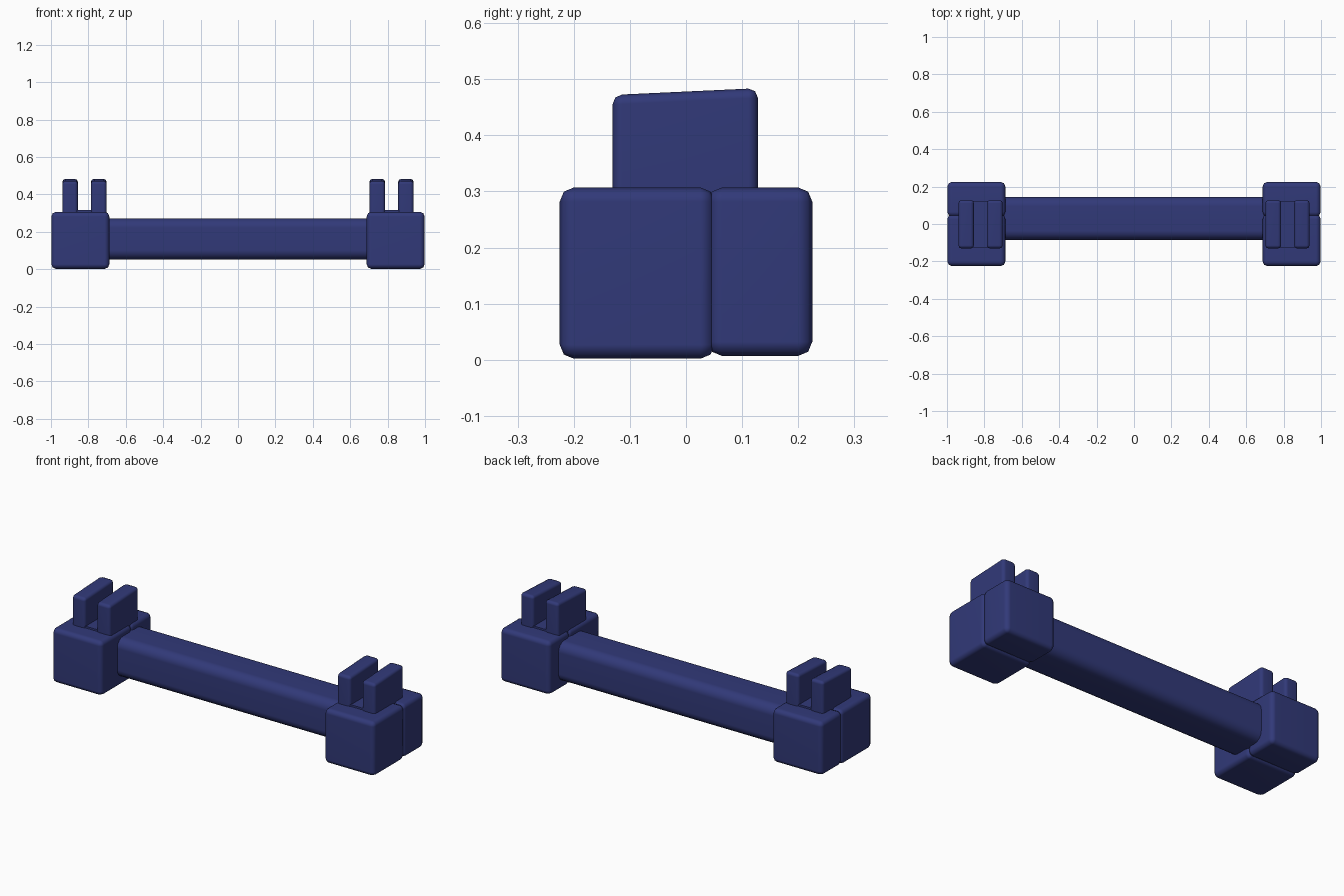
import bpy, bmesh, math

if "Cube" in bpy.data.objects:
    bpy.data.objects.remove(bpy.data.objects["Cube"])

navy = bpy.data.materials.new("navy blue")
navy.diffuse_color = (0.031, 0.041, 0.19, 1)
navy.use_nodes = True
navy.node_tree.nodes["Principled BSDF"].inputs["Base Color"].default_value = navy.diffuse_color


def rounded_box(name, x, y, z, bevel, segments=2, axis=None, tilt=0.0):
    """Box from (min, max) ranges; axis limits the bevel to edges along it,
    tilt raises the top towards the back."""
    bm = bmesh.new()
    bmesh.ops.create_cube(bm, size=1)
    for v in bm.verts:
        top, back = v.co.z > 0, v.co.y > 0
        v.co = (x[v.co.x > 0], y[back], z[top])
        if top:
            v.co.z += tilt if back else -tilt
    edges = [e for e in bm.edges if axis is None
             or abs((e.verts[0].co - e.verts[1].co).normalized()[axis]) > 0.9]
    if bevel:
        bmesh.ops.bevel(bm, geom=edges, offset=bevel, segments=segments,
                        profile=0.5, affect='EDGES')
    bmesh.ops.recalc_face_normals(bm, faces=bm.faces[:])
    mesh = bpy.data.meshes.new(name)
    bm.to_mesh(mesh)
    bm.free()
    mesh.materials.append(navy)
    ob = bpy.data.objects.new(name, mesh)
    bpy.context.collection.objects.link(ob)
    bpy.ops.object.select_all(action='DESELECT')
    ob.select_set(True)
    bpy.context.view_layer.objects.active = ob
    bpy.ops.object.shade_smooth_by_angle(angle=math.radians(50))
    wn = ob.modifiers.new("flat face normals", 'WEIGHTED_NORMAL')
    wn.keep_sharp = True
    return ob


# long crossbar running between the end blocks
rounded_box("crossbar", (-0.75, 0.75), (-0.085, 0.145), (0.052, 0.272),
            0.05, 4, axis=0)

for side, s in (("left", -1), ("right", 1)):
    def span(a, b):
        return tuple(sorted((s * a, s * b)))

    # end block in two halves, meeting in a shallow groove
    rounded_box(side + "_front_block", span(0.688, 0.998), (-0.225, 0.051),
                (0.002, 0.307), 0.025)
    rounded_box(side + "_back_block", span(0.688, 0.998), (0.039, 0.225),
                (0.007, 0.307), 0.025)
    # floor of the slot between the prongs
    rounded_box(side + "_slot_floor", span(0.72, 0.92), (-0.125, 0.122),
                (0.27, 0.317), 0.0)
    # pair of upright prongs
    for label, a, b in (("inner", 0.702, 0.787), ("outer", 0.856, 0.939)):
        rounded_box(f"{side}_{label}_prong", span(a, b), (-0.131, 0.128),
                    (0.26, 0.478), 0.017, tilt=0.006)
